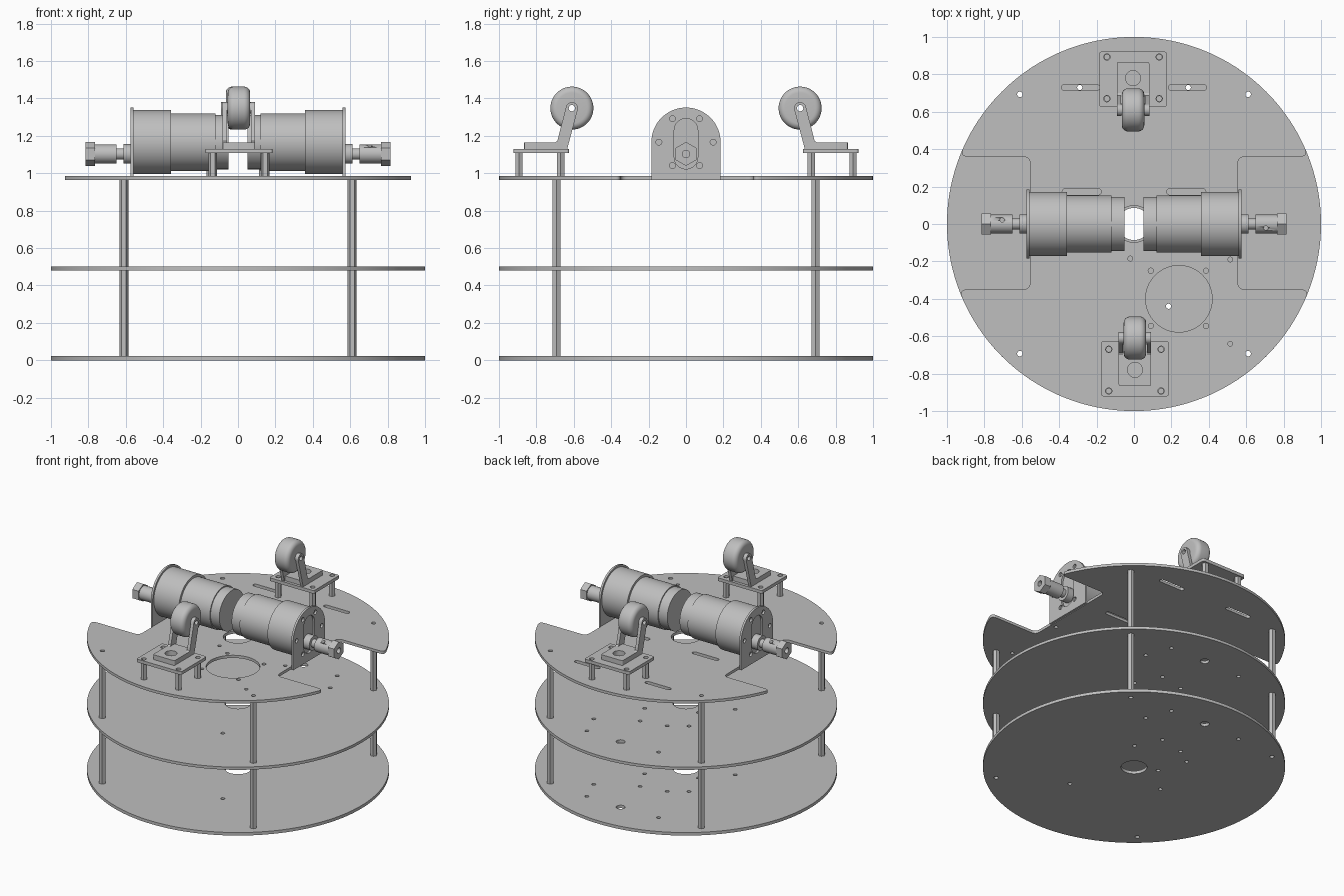
import bpy, bmesh, math
from math import pi, cos, sin
from mathutils import Vector

if "Cube" in bpy.data.objects:
    bpy.data.objects.remove(bpy.data.objects["Cube"], do_unlink=True)

GREY = (0.52, 0.52, 0.52, 1)
grey = bpy.data.materials.new("plain_grey")
grey.use_nodes = True
grey.diffuse_color = GREY
grey.node_tree.nodes["Principled BSDF"].inputs["Base Color"].default_value = GREY
parts = []


def finish(name, bm, turn):
    bmesh.ops.remove_doubles(bm, verts=bm.verts, dist=0.0001)
    bmesh.ops.recalc_face_normals(bm, faces=bm.faces)
    mesh = bpy.data.meshes.new(name)
    bm.to_mesh(mesh)
    bm.free()
    mesh.materials.clear()
    mesh.materials.append(grey)
    obj = bpy.data.objects.new(name, mesh)
    bpy.context.collection.objects.link(obj)
    obj.rotation_euler.z = turn
    parts.append(obj)
    return obj


def circle(x, y, r, n=14, start=0.0):
    return [(x + r * cos(start + 2 * pi * i / n), y + r * sin(start + 2 * pi * i / n)) for i in range(n)]


def slot(u0, v0, u1, v1, r, n=10):
    """Obround between two centres."""
    a = math.atan2(v1 - v0, u1 - u0)
    arc = lambda u, v, b: [(u + r * cos(b + pi * i / n), v + r * sin(b + pi * i / n)) for i in range(n + 1)]
    return arc(u1, v1, a - pi / 2) + arc(u0, v0, a + pi / 2)


def rounded(corners, n=6):
    """Polygon from (x, y, fillet) corners."""
    out = []
    for i, (x, y, r) in enumerate(corners):
        p = Vector((x, y))
        if r == 0:
            out.append((x, y))
            continue
        a = p + (Vector(corners[i - 1][:2]) - p).normalized() * r
        b = p + (Vector(corners[(i + 1) % len(corners)][:2]) - p).normalized() * r
        for k in range(n + 1):
            t = k / n
            out.append(tuple(a * (1 - t) ** 2 + p * 2 * t * (1 - t) + b * t ** 2))
    return out


def box2(x0, y0, x1, y1, r):
    return rounded([(x0, y0, r), (x1, y0, r), (x1, y1, r), (x0, y1, r)])


def slab(name, loops, lo, hi, axis="z", turn=0.0):
    """Outline with holes, extruded along z, or along x from a (y, z) outline."""
    curve = bpy.data.curves.new(name, "CURVE")
    curve.dimensions = "2D"
    curve.fill_mode = "BOTH"
    curve.extrude = (hi - lo) / 2
    for loop in loops:
        s = curve.splines.new("POLY")
        s.points.add(len(loop) - 1)
        for p, (u, v) in zip(s.points, loop):
            p.co = (u, v, 0, 1)
        s.use_cyclic_u = True
    tmp = bpy.data.objects.new(name + "_outline", curve)
    bpy.context.collection.objects.link(tmp)
    dg = bpy.context.evaluated_depsgraph_get()
    mesh = bpy.data.meshes.new_from_object(tmp.evaluated_get(dg))
    bm = bmesh.new()
    bm.from_mesh(mesh)
    bpy.data.objects.remove(tmp, do_unlink=True)
    bpy.data.curves.remove(curve)
    bpy.data.meshes.remove(mesh)
    mid = (lo + hi) / 2
    for v in bm.verts:
        u, w, h = v.co
        v.co = (u, w, h + mid) if axis == "z" else (h + mid, u, w)
    return finish(name, bm, turn)


def lathe(name, profile, y, z, turn=0.0, closed=False, n=48):
    """Spin an (x, radius) profile round an axis parallel to x."""
    bm = bmesh.new()
    rings = [[bm.verts.new((x, y + r * cos(2 * pi * i / n), z + r * sin(2 * pi * i / n))) for i in range(n)]
             for x, r in profile]
    pairs = list(zip(rings, rings[1:]))
    if closed:
        pairs.append((rings[-1], rings[0]))
    else:
        bm.faces.new(rings[0])
        bm.faces.new(rings[-1])
    for a, b in pairs:
        for i in range(n):
            j = (i + 1) % n
            bm.faces.new((a[i], a[j], b[j], b[i]))
    return finish(name, bm, turn)


# Round decks
post_spots = [(sx * 0.61, sy * 0.693) for sx in (-1, 1) for sy in (-1, 1)]
post_holes = [circle(x, y, 0.015) for x, y in post_spots]
small = [(-0.29, 0.73), (0.29, 0.73), (0.36, 0.55), (0.09, 0.4), (-0.1, 0.36), (-0.22, 0.28),
         (-0.15, 0.07), (0.18, 0.22), (-0.32, -0.11), (0.185, -0.44)]
deck_holes = post_holes + [circle(x, y, 0.014) for x, y in small]
deck_holes += [circle(0, 0, 0.086, 40), circle(0.01, 0.74, 0.03, 20)]
for name, lo, hi in (("bottom_deck", 0, 0.022), ("middle_deck", 0.48, 0.5)):
    slab(name, [circle(0, 0, 1, 128)] + deck_holes, lo, hi)

# Top deck with a wheel notch on each side
def rim(y0, flip):
    a = math.asin(y0)
    ends = [a] + [a + 0.06 + (pi - 2 * a - 0.12) * i / 56 for i in range(57)] + [pi - a]
    return [(flip * cos(t), flip * sin(t), 0.045 if i in (0, 58) else 0) for i, t in enumerate(ends)]

back, front, notch = 0.36, 0.35, 0.555
outline = rounded(rim(back, 1) + [(-notch, back, 0.04), (-notch, -front, 0.04)]
                  + rim(front, -1) + [(notch, -front, 0.04), (notch, back, 0.04)])
top_holes = post_holes + [circle(0, 0, 0.098, 40), circle(0.24, -0.4, 0.178, 56)]
top_holes += [circle(x, y, 0.014) for x in (0.09, 0.385) for y in (-0.25, -0.545)]
top_holes += [circle(x, y, 0.013) for x, y in ((-0.02, -0.185), (0.515, -0.19), (0.515, -0.64))]
for s in (-1, 1):
    top_holes += [slot(s * 0.2, 0.73, s * 0.372, 0.73, 0.016), slot(s * 0.19, 0.172, s * 0.368, 0.172, 0.016)]
slab("top_deck", [outline] + top_holes, 0.965, 0.985)

# Hexagonal hollow posts
for x, y in post_spots:
    for lo, hi in ((0.022, 0.48), (0.5, 0.965)):
        slab("deck_post", [circle(x, y, 0.024, 6), circle(x, y, 0.015)], lo, hi)

# Drive motors, the second one turned half round
MZ, SZ = 1.166, 1.103
for side, turn in (("left", 0), ("right", pi)):
    lathe(side + "_motor", [(0.05, 0.145), (0.12, 0.145), (0.12, 0.153), (0.358, 0.153),
                            (0.358, 0.171), (0.56, 0.171)], 0, MZ, turn, n=64)
    arch = [(-0.185, 0.965), (0.185, 0.965)] + [(0.185 * cos(pi * i / 32), MZ + 0.185 * sin(pi * i / 32))
                                                for i in range(33)]
    bolts = [circle(y, z, 0.016) for y, z in circle(0, MZ, 0.145, 6)]
    slab(side + "_motor_bracket", [arch, slot(0, 1.085, 0, 1.23, 0.063)] + bolts, 0.56, 0.575, "x", turn)
    lathe(side + "_motor_shaft", [(0.555, 0.052), (0.612, 0.052), (0.612, 0.03), (0.66, 0.03)], 0, SZ, turn, n=32)
    coupler = lathe(side + "_coupler", [(0.65, 0.05), (0.766, 0.05)], 0, SZ, turn, n=32)
    slab(side + "_hex_hub", [circle(0, SZ, 0.064, 6, pi / 2), circle(0, SZ, 0.02, 20)], 0.765, 0.815, "x", turn)
    # Set screw hole
    cutter = slab(side + "_screw_cutter", [circle(0.705, -0.022, 0.012, 16)], SZ + 0.015, SZ + 0.1, "z", turn)
    cutter.hide_render = True
    cutter.display_type = "WIRE"
    cut = coupler.modifiers.new("screw_hole", "BOOLEAN")
    cut.operation = "DIFFERENCE"
    cut.object = cutter

# Caster wheels, front one turned half round
WY, WZ, CX = 0.61, 1.348, -0.005
for end, turn in (("back", 0), ("front", pi)):
    feet = [(CX + sx * 0.14, y) for sx in (-1, 1) for y in (0.67, 0.893)]
    slab(end + "_caster_plate", [box2(CX - 0.18, 0.625, CX + 0.18, 0.922, 0.015)]
         + [circle(x, y, 0.017) for x, y in feet], 1.107, 1.13, "z", turn)
    for x, y in feet:
        slab(end + "_caster_post", [circle(x, y, 0.023, 6), circle(x, y, 0.014)], 0.985, 1.107, "z", turn)
    slab(end + "_fork_base", [box2(CX - 0.087, 0.645, CX + 0.087, 0.865, 0.01),
                              circle(CX, 0.78, 0.04, 28)], 1.13, 1.165, "z", turn)
    tip = [(WY + 0.032 * cos(t), WZ + 0.032 * sin(t)) for t in [0.25 + pi * i / 12 for i in range(13)]]
    arm = tip + [(0.635, 1.13), (0.7, 1.13), (0.7, 1.165), (0.688, 1.172)]
    for lo in (-0.087, 0.065):
        slab(end + "_fork_arm", [arm, circle(WY, WZ, 0.017, 20)], CX + lo, CX + lo + 0.022, "x", turn)
    tyre = [(CX + s * (0.027 + 0.033 * cos(t)), 0.082 + 0.033 * sin(t)) for s, steps in ((-1, range(7)), (1, range(6, -1, -1)))
            for t in [pi / 2 * i / 6 for i in steps]]
    hub = [(CX + 0.06, 0.03), (CX + 0.066, 0.03), (CX + 0.066, 0.017),
           (CX - 0.066, 0.017), (CX - 0.066, 0.03), (CX - 0.06, 0.03)]
    lathe(end + "_caster_wheel", tyre + hub, WY, WZ, turn, closed=True)

# Smooth round surfaces, keep hard edges
bpy.ops.object.select_all(action="DESELECT")
for obj in parts:
    obj.select_set(True)
bpy.context.view_layer.objects.active = parts[0]
bpy.ops.object.shade_smooth_by_angle(angle=math.radians(30))
